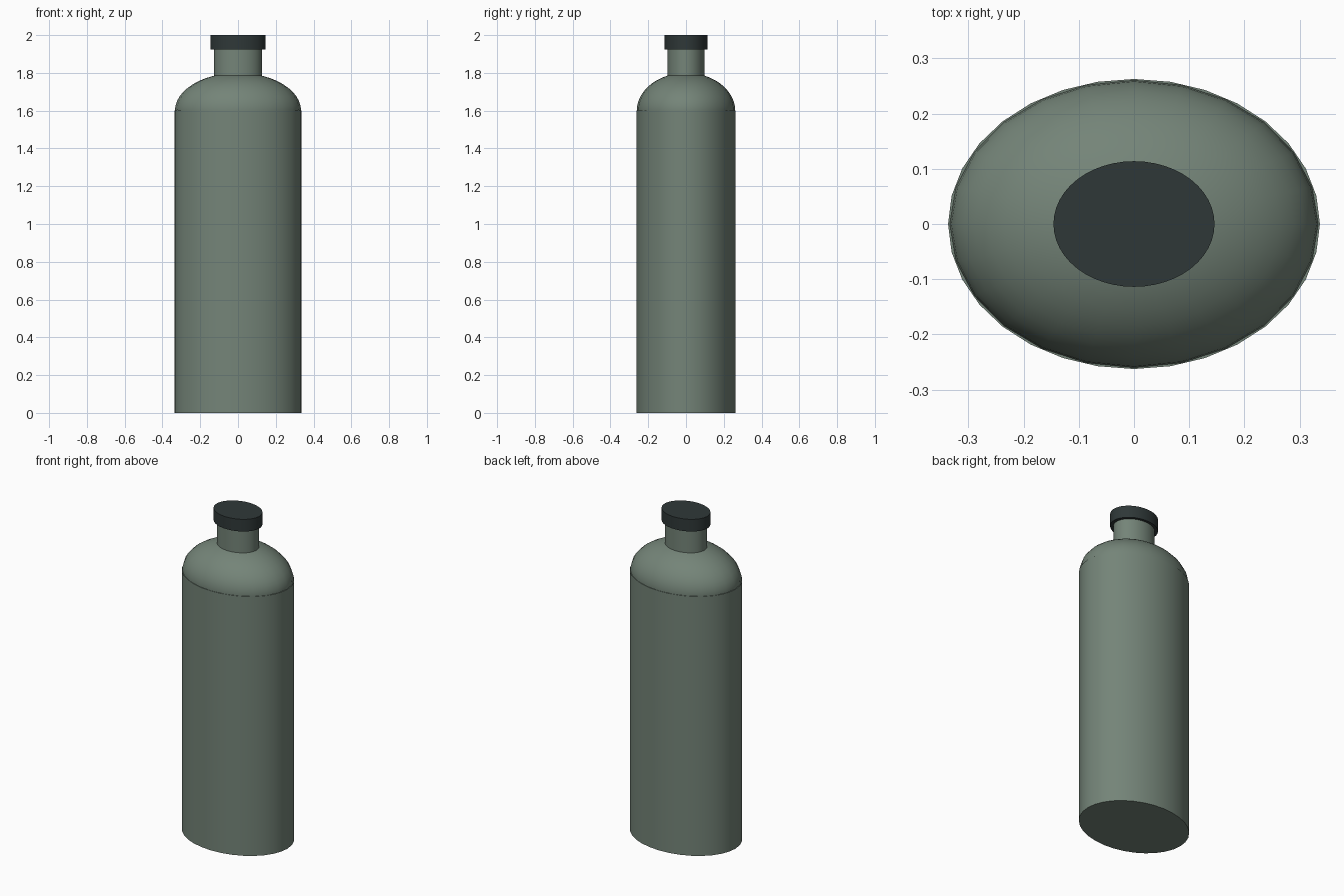
import bpy
import math

cube = bpy.data.objects.get("Cube")
if cube:
    bpy.data.objects.remove(cube, do_unlink=True)

DEPTH = 0.78  # front-to-back flattening of the oval section


def make_material(name, colour):
    mat = bpy.data.materials.new(name)
    mat.use_nodes = True
    mat.diffuse_color = colour
    mat.node_tree.nodes["Principled BSDF"].inputs["Base Color"].default_value = colour
    return mat


def finish(name, mat):
    obj = bpy.context.object
    obj.name = name
    obj.data.materials.append(mat)
    bpy.ops.object.transform_apply(location=False, rotation=False, scale=True)
    bpy.ops.object.shade_smooth_by_angle(angle=math.radians(35))
    return obj


def oval_cylinder(name, radius, bottom, top, mat, sides=48):
    bpy.ops.mesh.primitive_cylinder_add(
        vertices=sides, radius=radius, depth=top - bottom,
        location=(0, 0, (bottom + top) / 2))
    bpy.context.object.scale = (1, DEPTH, 1)
    return finish(name, mat)


glass = make_material("grey green", (0.175, 0.231, 0.188, 1))
dark = make_material("dark slate", (0.028, 0.039, 0.039, 1))

# Straight body, closed at both ends
oval_cylinder("body", 0.337, 0, 1.6, glass, 32)

# Domed shoulder, its lower half sunk in the body
bpy.ops.mesh.primitive_uv_sphere_add(segments=24, ring_count=24, radius=1,
                                     location=(0, 0, 1.6))
bpy.context.object.scale = (0.334, 0.334 * DEPTH, 0.2)
finish("shoulder", glass)

# Neck and cap
oval_cylinder("neck", 0.126, 1.72, 1.94, glass)
oval_cylinder("cap", 0.146, 1.925, 2.0, dark)
